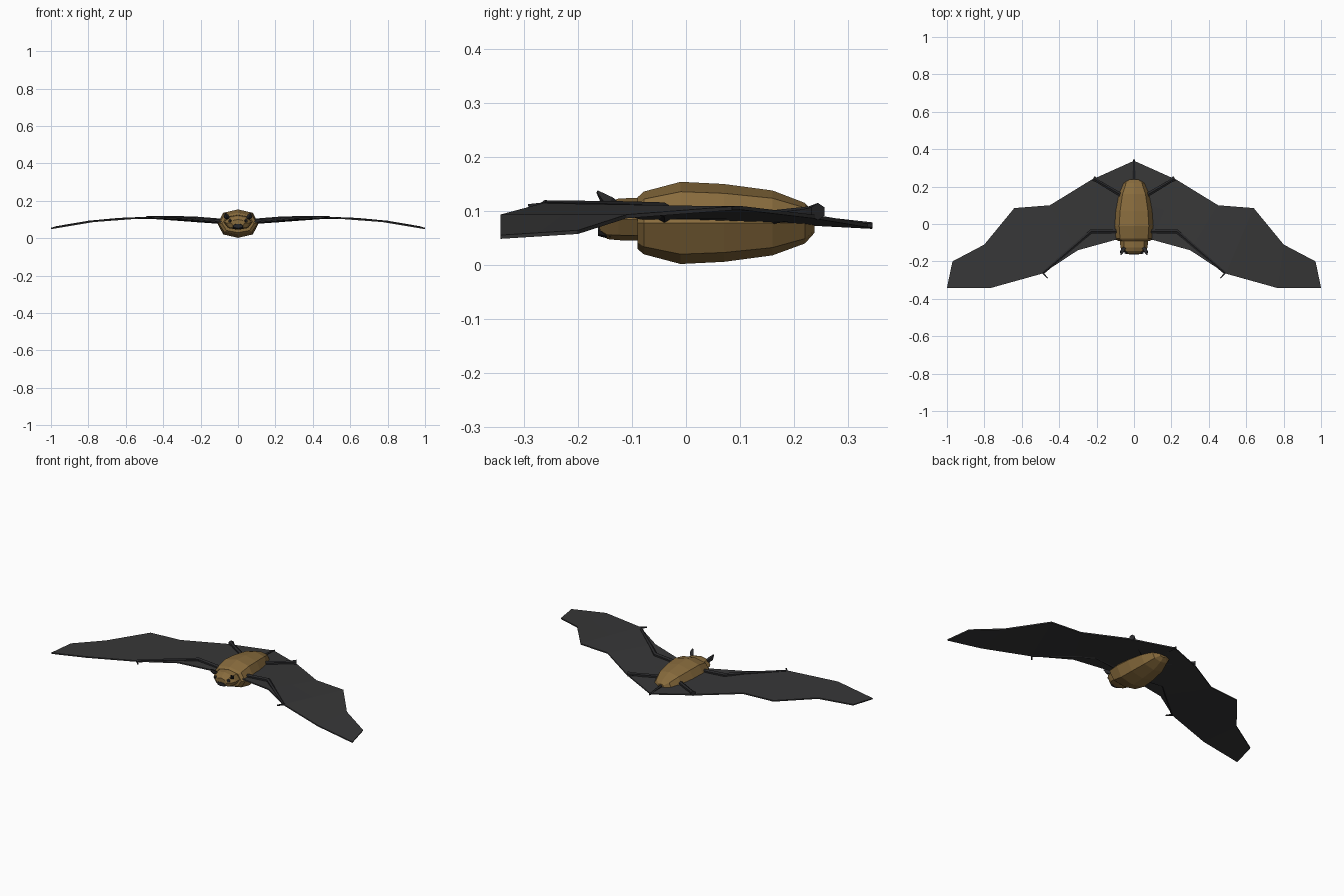
import bpy, bmesh, math
from mathutils import Vector

if "Cube" in bpy.data.objects:
    bpy.data.objects.remove(bpy.data.objects["Cube"])

def material(name, rgb):
    m = bpy.data.materials.new(name)
    m.diffuse_color = (*rgb, 1)
    m.use_nodes = True
    m.node_tree.nodes["Principled BSDF"].inputs["Base Color"].default_value = m.diffuse_color
    return m

FUR = material("brown fur", (0.25, 0.15, 0.047))
SKIN = material("dark grey membrane", (0.038, 0.038, 0.039))
BONE = material("charcoal limbs", (0.022, 0.022, 0.024))

def make(name, verts, faces, mat):
    me = bpy.data.meshes.new(name)
    me.from_pydata(verts, [], faces)
    bm = bmesh.new()
    bm.from_mesh(me)
    bmesh.ops.recalc_face_normals(bm, faces=bm.faces)
    bm.to_mesh(me)
    bm.free()
    me.materials.append(mat)
    ob = bpy.data.objects.new(name, me)
    bpy.context.collection.objects.link(ob)
    return ob

def mirror(ob):
    m = ob.modifiers.new("mirror", "MIRROR")
    m.use_clip = True
    return ob

def loft(name, rings, mat):
    """Join equal rings of points and cap both ends."""
    n = len(rings[0])
    verts = [p for r in rings for p in r]
    faces = [(i*n+j, i*n+(j+1) % n, (i+1)*n+(j+1) % n, (i+1)*n+j)
             for i in range(len(rings)-1) for j in range(n)]
    faces += [tuple(range(n)), tuple(range(len(verts)-n, len(verts)))]
    return make(name, verts, faces, mat)

def tube(name, path, radii, mat, sides=6):
    """Low-poly limb following a path with a radius at each point."""
    pts = [Vector(p) for p in path]
    rings = []
    for i, p in enumerate(pts):
        d = (pts[min(i+1, len(pts)-1)] - pts[max(i-1, 0)]).normalized()
        u = d.cross(Vector((0, 0, 1))).normalized()
        v = u.cross(d)
        rings.append([p + radii[i]*(math.cos(a)*u + math.sin(a)*v)
                      for a in (2*math.pi*(k+.5)/sides for k in range(sides))])
    return loft(name, rings, mat)

def oct_ring(y, w, lo, hi):
    mid, h = (lo+hi)/2, (hi-lo)/2
    shape = [(0, 1), (.72, .76), (1, 0), (.72, -.76), (0, -1), (-.72, -.76), (-1, 0), (-.72, .76)]
    return [(x*w, y, mid + z*h) for x, z in shape]

# Furry faceted body: y, half width, bottom, top
loft("body", [oct_ring(*s) for s in [
    (-.09, .085, .03, .125), (-.078, .104, .02, .136), (-.01, .11, .002, .154),
    (.07, .103, .006, .15), (.16, .085, .018, .138), (.22, .058, .04, .115),
    (.238, .025, .06, .095)]], FUR)

# Head and snout
loft("head", [oct_ring(*s) for s in [
    (-.08, .075, .045, .125), (-.125, .073, .046, .123), (-.145, .06, .048, .116),
    (-.16, .035, .06, .1)]], FUR)
loft("muzzle", [oct_ring(*s) for s in [
    (-.14, .038, .048, .082), (-.163, .026, .054, .076)]], BONE)

# Ears and eyes
mirror(tube("ears", [(.05, -.125, .105), (.063, -.145, .117), (.07, -.164, .136)],
            [.01, .014, .003], BONE, 4))
mirror(tube("eyes", [(.04, -.145, .092), (.045, -.159, .092)], [.012, .006], BONE))

# Wing membrane: matching points on its front and rear edges
front = [(0, -.07, .085), (.1, -.085, .088), (.3, -.14, .105), (.49, -.265, .111),
         (.77, -.343, .09), (1, -.343, .052)]
back = [(0, .338, .073), (.23, .235, .09), (.45, .1, .106), (.64, .085, .105),
        (.8, -.11, .09), (.97, -.2, .061)]
verts, faces = [], []
for f, b in zip(front, back):
    f, b = Vector(f), Vector(b)
    mid = (f+b)/2
    verts += [f, mid, b]
for i in range(5):
    for j in range(2):
        a = i*3 + j
        faces.append((a, a+1, a+4, a+3))
wings = make("wing_membrane", verts, faces, SKIN)
mirror(wings)
s = wings.modifiers.new("thickness", "SOLIDIFY")
s.thickness, s.offset = .007, 0

# Arms with bent elbows, and thumb claws at the wrists
mirror(tube("arms", [(.08, -.04, .09), (.23, -.04, .103), (.31, -.11, .107), (.487, -.262, .112)],
            [.014, .013, .011, .008], BONE))
mirror(tube("thumbs", [(.49, -.258, .112), (.462, -.29, .11)], [.006, .004], BONE, 4))

# Hind legs with flared feet
mirror(tube("legs", [(.07, .155, .088), (.2, .232, .099)], [.013, .01], BONE))
mirror(tube("feet", [(.192, .228, .099), (.218, .244, .099)], [.01, .016], BONE))

# Short tail along the rear membrane
tube("tail", [(0, .21, .084), (0, .345, .073)], [.01, .006], BONE)
